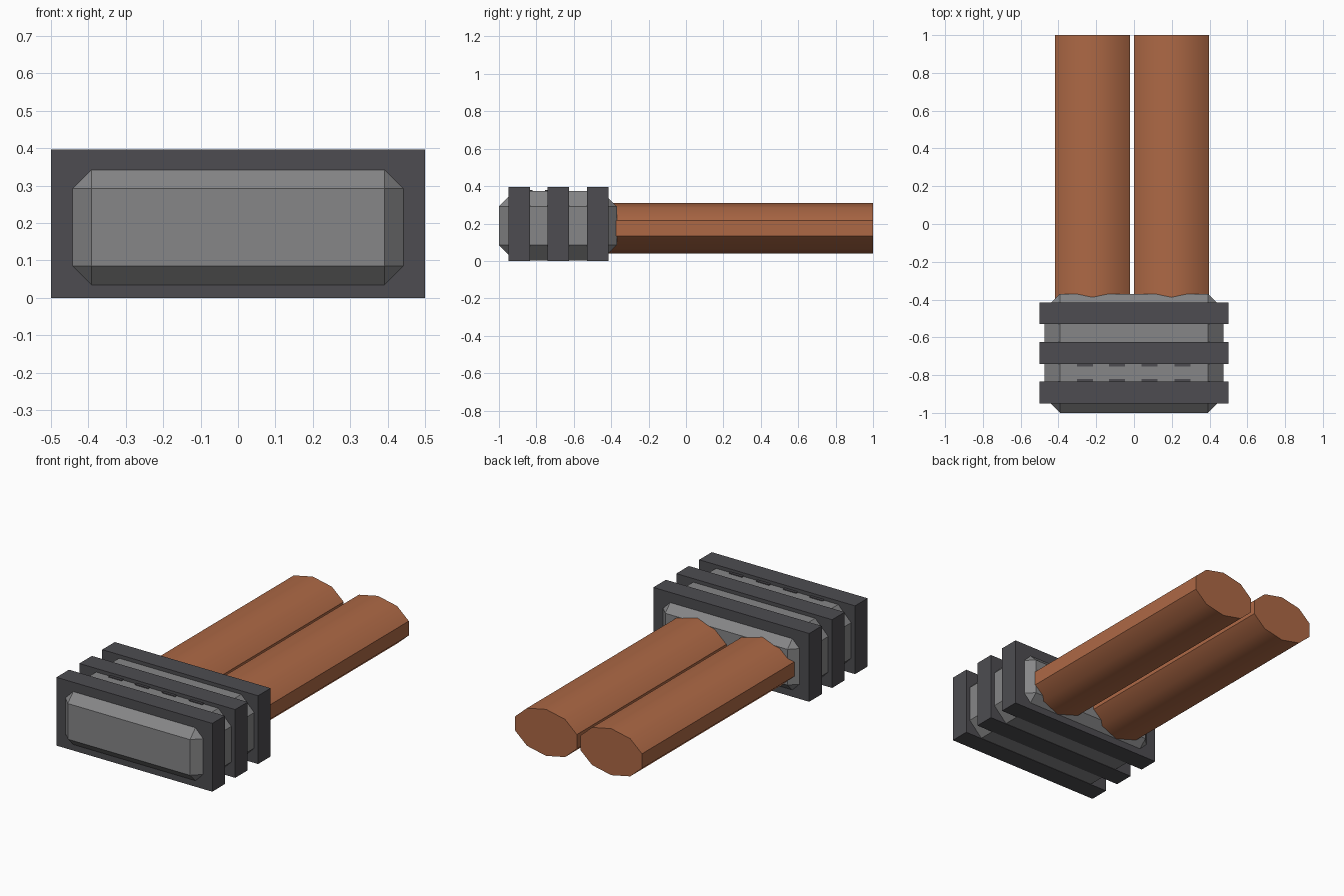
import bpy, bmesh, math

if "Cube" in bpy.data.objects:
    bpy.data.objects.remove(bpy.data.objects["Cube"])


def material(name, rgb):
    m = bpy.data.materials.new(name)
    m.diffuse_color = (*rgb, 1)
    m.use_nodes = True
    m.node_tree.nodes["Principled BSDF"].inputs["Base Color"].default_value = m.diffuse_color
    return m


GREY = material("mid grey", (0.24, 0.24, 0.245))
DARK = material("dark grey", (0.075, 0.073, 0.082))
COPPER = material("copper brown", (0.42, 0.14, 0.06))


def add_object(name, bm, mat):
    bmesh.ops.recalc_face_normals(bm, faces=bm.faces)
    mesh = bpy.data.meshes.new(name)
    bm.to_mesh(mesh)
    bm.free()
    mesh.materials.append(mat)
    ob = bpy.data.objects.new(name, mesh)
    bpy.context.collection.objects.link(ob)
    return ob


def box(name, lo, hi, mat, bevel=0):
    bm = bmesh.new()
    bmesh.ops.create_cube(bm, size=1)
    for v in bm.verts:
        v.co = [l + (c + 0.5) * (h - l) for l, h, c in zip(lo, hi, v.co)]
    if bevel:
        bmesh.ops.bevel(bm, geom=bm.edges[:], offset=bevel, segments=1, affect='EDGES')
    return add_object(name, bm, mat)


def rod(name, x, z, rx, rz, y0, y1, mat, sides=10):
    bm = bmesh.new()
    angles = [math.pi / sides * (2 * i + 1) for i in range(sides)]
    loop = [bm.verts.new((x + rx * math.cos(a), y0, z + rz * math.sin(a))) for a in angles]
    face = bm.faces.new(loop)
    ext = bmesh.ops.extrude_face_region(bm, geom=[face], use_keep_orig=True)
    for v in ext["geom"]:
        if isinstance(v, bmesh.types.BMVert):
            v.co.y = y1
    ob = add_object(name, bm, mat)
    bpy.ops.object.select_all(action='DESELECT')
    ob.select_set(True)
    bpy.context.view_layer.objects.active = ob
    bpy.ops.object.shade_smooth_by_angle(angle=math.radians(40))
    return ob


# chamfered housing
box("housing", (-0.475, -1.0, 0.002), (0.475, -0.37, 0.375), GREY, 0.083)

# three raised bands
for i, y in enumerate((-0.95, -0.74, -0.53)):
    box(f"band_{i + 1}", (-0.5, y, 0), (0.5, y + 0.115, 0.396), DARK)

# thin slots beside the bands on the top face
for i, x in enumerate((-0.26, -0.09, 0.083, 0.257)):
    for j, (y0, y1) in enumerate(((-0.84, -0.82), (-0.755, -0.735))):
        box(f"slot_{i + 1}_{j + 1}", (x - 0.042, y0, 0.374), (x + 0.042, y1, 0.38), DARK)

# two flattened ten-sided rods
for name, x in (("left_rod", -0.22), ("right_rod", 0.198)):
    rod(name, x, 0.175, 0.208, 0.135, -0.6, 1.0, COPPER)
